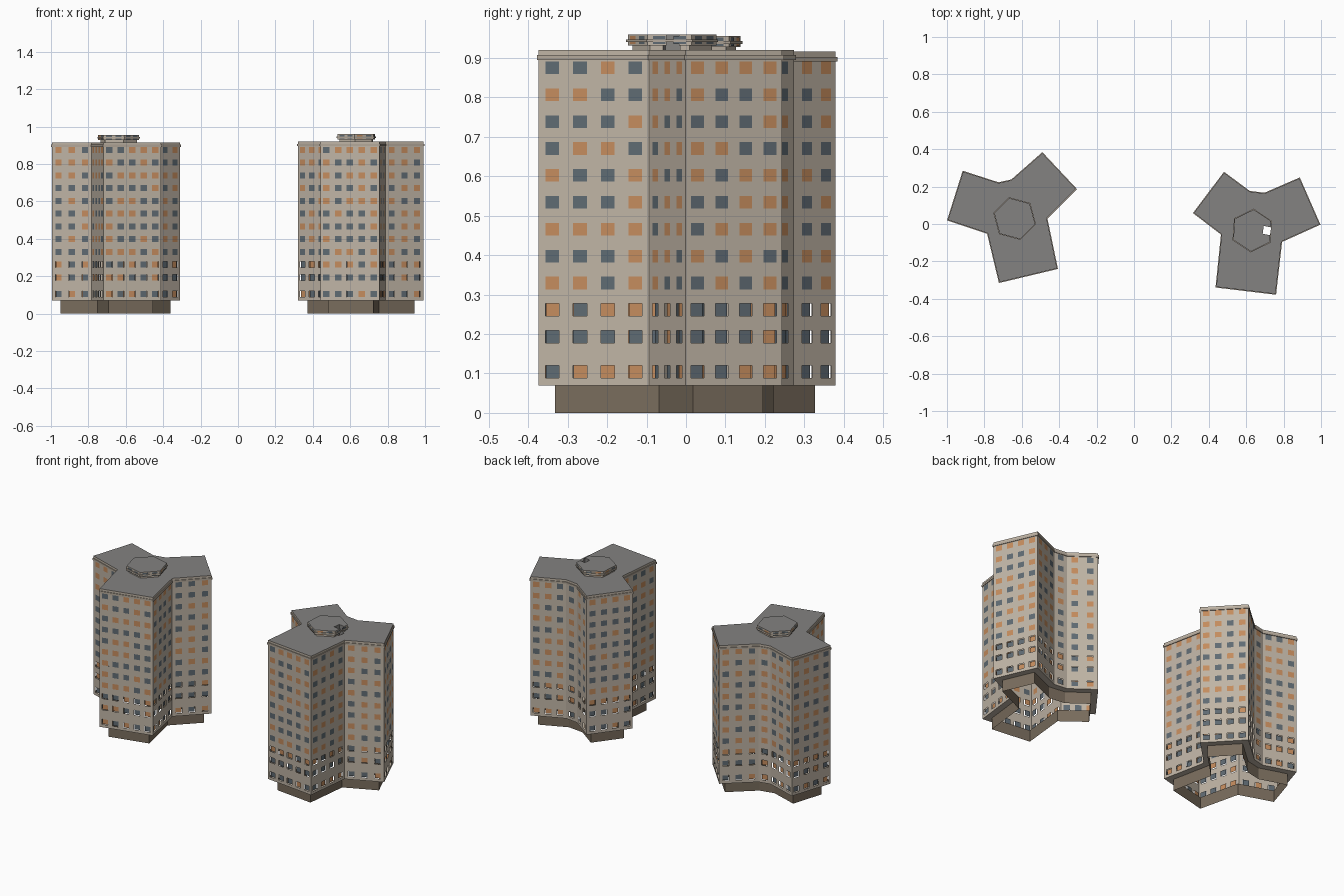
import bpy, bmesh, math, random
from mathutils import Vector

if "Cube" in bpy.data.objects:
    bpy.data.objects.remove(bpy.data.objects["Cube"])

random.seed(7)


def material(name, rgb):
    m = bpy.data.materials.new(name)
    m.diffuse_color = (*rgb, 1)
    m.use_nodes = True
    m.node_tree.nodes["Principled BSDF"].inputs["Base Color"].default_value = m.diffuse_color
    return m


MATS = [material("wall beige", (0.52, 0.455, 0.375)),
        material("roof grey", (0.23, 0.225, 0.22)),
        material("base brown", (0.19, 0.15, 0.108)),
        material("lit window orange", (0.55, 0.26, 0.11)),
        material("dark window blue", (0.115, 0.145, 0.17)),
        material("ledge beige", (0.45, 0.39, 0.32))]
WALL, ROOF, BASE, LIT, DARK, LEDGE = range(6)


def finish(bm, name):
    me = bpy.data.meshes.new(name)
    bm.to_mesh(me)
    bm.free()
    for m in MATS:
        me.materials.append(m)
    ob = bpy.data.objects.new(name, me)
    bpy.context.collection.objects.link(ob)
    return ob


def quad(bm, pts, mat):
    f = bm.faces.new([bm.verts.new(p) for p in pts])
    f.material_index = mat
    return f


def offset(pts, d):
    """Mitred offset of a counter-clockwise outline, outward when d > 0."""
    out = []
    for i, p in enumerate(pts):
        a = (p - pts[i - 1]).normalized()
        b = (pts[(i + 1) % len(pts)] - p).normalized()
        na, nb = Vector((a.y, -a.x)), Vector((b.y, -b.x))
        out.append(p + (na + nb) * d / (1 + na.dot(nb)))
    return out


def edges(pts):
    return [(p, pts[(i + 1) % len(pts)]) for i, p in enumerate(pts)]


def prism(name, pts, z0, z1, side, top, cutter=None):
    bm = bmesh.new()
    lo = [bm.verts.new((p.x, p.y, z0)) for p in pts]
    hi = [bm.verts.new((p.x, p.y, z1)) for p in pts]
    n = len(pts)
    for i in range(n):
        j = (i + 1) % n
        bm.faces.new((lo[i], lo[j], hi[j], hi[i])).material_index = side
    bm.faces.new(hi).material_index = top
    bm.faces.new(lo[::-1]).material_index = side
    ob = finish(bm, name)
    if cutter:
        mod = ob.modifiers.new("shaft", 'BOOLEAN')
        mod.operation, mod.object, mod.solver = 'DIFFERENCE', cutter, 'EXACT'
    return ob


def window_colour(lit_share=0.5):
    return LIT if random.random() < lit_share else DARK


def facade(name, pts, z0, z1, floors, open_floors, w, h):
    """Hollow walls; low floors have holes with set-back panes, others flush panes."""
    bm = bmesh.new()
    zs = [z0] + [v for c in floors for v in (c - h / 2, c + h / 2)] + [z1]
    for a, b in edges(pts):
        length = (b - a).length
        d = (b - a) / length
        inward = Vector((-d.y, d.x)) * 0.007
        n = max(1, round(length / 0.07))
        us = [0]
        for i in range(n):
            c = (i + 0.5) * length / n
            us += [c - w / 2, c + w / 2]
        us.append(length)

        def cell(u0, u1, za, zb, mat, shift=Vector((0, 0))):
            p, q = a + d * u0 + shift, a + d * u1 + shift
            quad(bm, [(p.x, p.y, za), (q.x, q.y, za), (q.x, q.y, zb), (p.x, p.y, zb)], mat)

        for k in range(len(zs) - 1):
            if k % 2 == 0:                      # solid band between floors
                cell(0, length, zs[k], zs[k + 1], WALL)
                continue
            floor = k // 2
            share = 0.3 if floor < 2 else 0.7 if floor == len(floors) - 1 else 0.48
            for i in range(len(us) - 1):
                if i % 2 == 0:
                    cell(us[i], us[i + 1], zs[k], zs[k + 1], WALL)
                else:
                    cell(us[i], us[i + 1], zs[k], zs[k + 1], window_colour(share),
                         inward if floor < open_floors else Vector((0, 0)))
    return finish(bm, name)


def podium(name, body, foot, z):
    """Open-bottomed inset base with the overhang soffit."""
    bm = bmesh.new()
    for (a, b), (c, d) in zip(edges(body), edges(foot)):
        quad(bm, [(c.x, c.y, 0), (d.x, d.y, 0), (d.x, d.y, z), (c.x, c.y, z)], BASE)
        quad(bm, [(b.x, b.y, z), (a.x, a.y, z), (c.x, c.y, z), (d.x, d.y, z)], WALL)
    return finish(bm, name)


def penthouse_windows(name, pts, z0, z1):
    bm = bmesh.new()
    for a, b in edges(offset(pts, 0.001)):
        for t in (0.27, 0.73):
            p, q = a.lerp(b, t - 0.14), a.lerp(b, t + 0.14)
            quad(bm, [(p.x, p.y, z0), (q.x, q.y, z0), (q.x, q.y, z1), (p.x, p.y, z1)],
                 window_colour(0.25))
    return finish(bm, name)


FLOORS = [0.104] + [0.193 + 0.0682 * i for i in range(11)]


def tower(name, outline, hub, radius, turn, top, cutter=None):
    pts = [Vector(p) for p in outline]
    ledge, body = offset(pts, 0.003), offset(pts, -0.001)
    podium(name + "_base", body, offset(body, -0.037), 0.07)
    facade(name + "_walls", body, 0.07, top - 0.02, FLOORS, 3, 0.035, 0.032)
    prism(name + "_roof", body, top - 0.02, top, WALL, ROOF, cutter)
    prism(name + "_roof_ledge", ledge, top - 0.025, top - 0.013, LEDGE, LEDGE, cutter)
    # six-sided rooftop house, a small echo of the tower
    hexa = [Vector(hub) + radius * Vector((math.cos(t), math.sin(t)))
            for t in (math.radians(turn + 60 * i) for i in range(6))]
    small = offset(hexa, -0.004)
    prism(name + "_penthouse_foot", offset(small, -0.01), top - 0.004, top + 0.012, WALL, WALL, cutter)
    prism(name + "_penthouse", small, top + 0.012, top + 0.04, WALL, ROOF, cutter)
    prism(name + "_penthouse_ledge", hexa, top + 0.02, top + 0.027, LEDGE, LEDGE, cutter)
    penthouse_windows(name + "_penthouse_windows", small, top + 0.015, top + 0.036)


# shaft opening through the right tower's roof
shaft = prism("shaft_cutter", [Vector(p) for p in
              ((0.688, -0.052), (0.727, -0.06), (0.733, -0.018), (0.694, -0.01))],
              0.8, 1.1, ROOF, ROOF)
shaft.hide_render = True
shaft.hide_viewport = True

# two three-winged towers
tower("left_tower",
      [(-0.914, 0.281), (-0.996, 0.021), (-0.783, -0.05), (-0.72, -0.312), (-0.41, -0.238),
       (-0.466, 0.03), (-0.309, 0.187), (-0.49, 0.38), (-0.655, 0.235), (-0.725, 0.22)],
      (-0.638, 0.029), 0.118, 45, 0.916)
tower("right_tower",
      [(0.482, 0.275), (0.319, 0.059), (0.468, -0.055), (0.439, -0.337), (0.757, -0.375),
       (0.789, -0.094), (0.993, -0.002), (0.885, 0.245), (0.698, 0.164), (0.618, 0.174)],
      (0.632, -0.035), 0.117, 26, 0.920, shaft)
